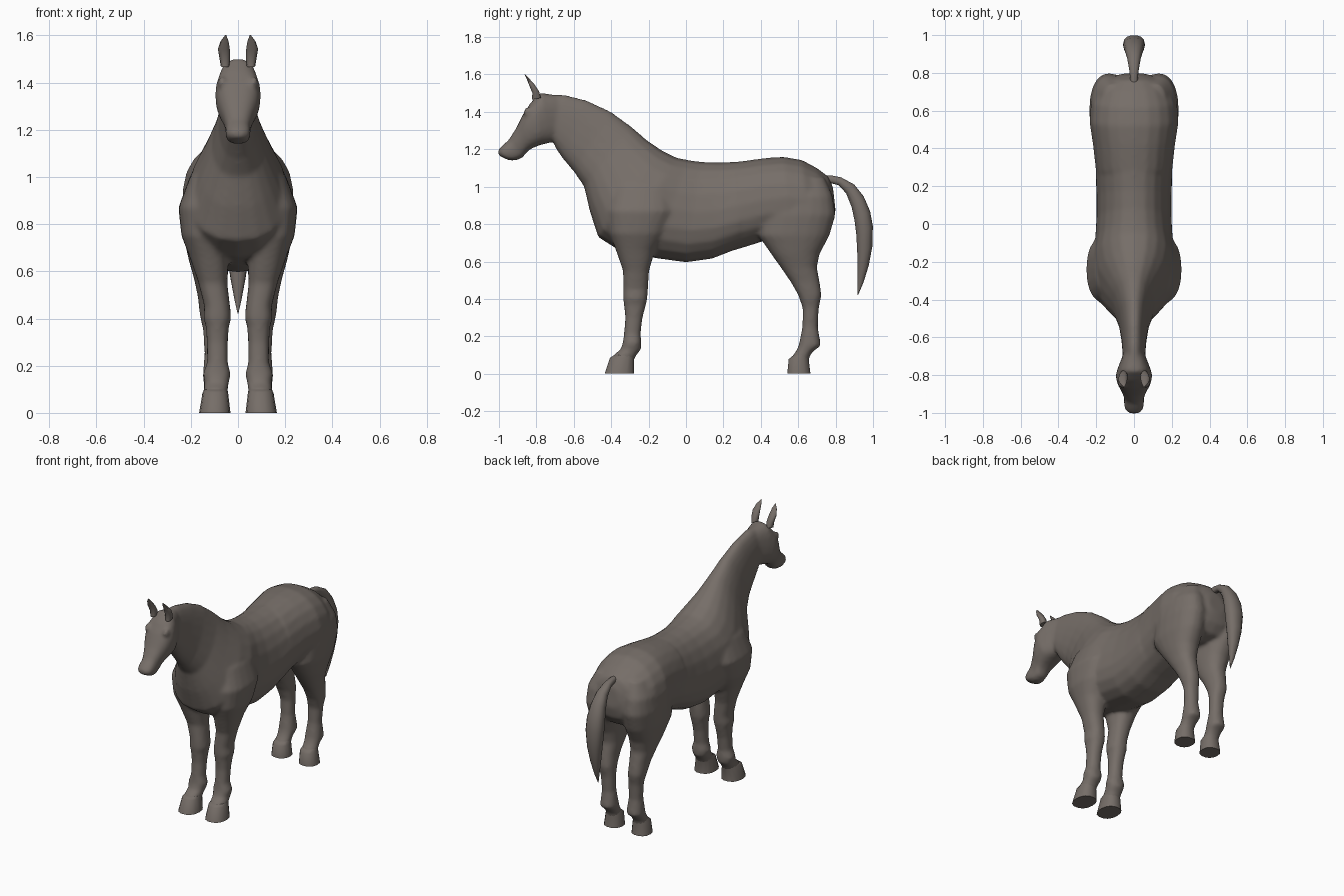
import bpy, bmesh, math

coat = bpy.data.materials.new("taupe_coat")
coat.diffuse_color = (0.18, 0.155, 0.138, 1)


def loft(bm, stations, sides=20, taper=0.0, power=0.88):
    """Skin closed rings; each station is (yA, zA, yB, zB, x0, x1)."""
    rings = []
    for ya, za, yb, zb, x0, x1 in stations:
        ring = []
        for i in range(sides):
            t = 2 * math.pi * i / sides
            c, s = math.cos(t), math.sin(t)
            c = math.copysign(abs(c) ** power, c)
            s = math.copysign(abs(s) ** power, s)
            x = (x0 + x1) / 2 + (x1 - x0) / 2 * c * (1 - taper * s)
            ring.append(bm.verts.new((x, (ya + yb) / 2 + (ya - yb) / 2 * s,
                                      (za + zb) / 2 + (za - zb) / 2 * s)))
        rings.append(ring)
    for a, b in zip(rings, rings[1:]):
        for i in range(sides):
            j = (i + 1) % sides
            bm.faces.new((a[i], a[j], b[j], b[i]))
    bm.faces.new(rings[0])
    bm.faces.new(rings[-1])


def centred(rows):
    return [(a, b, c, d, -w, w) for a, b, c, d, w in rows]


def upright(rows, side):
    """Horizontal rings from (z, front y, back y, inner x, outer x)."""
    return [(f, z, b, z, side * i, side * o) for z, f, b, i, o in rows]


def finish(name, bm):
    bmesh.ops.recalc_face_normals(bm, faces=bm.faces[:])
    me = bpy.data.meshes.new(name)
    bm.to_mesh(me)
    bm.free()
    ob = bpy.data.objects.new(name, me)
    bpy.context.collection.objects.link(ob)
    me.materials.append(coat)
    bpy.ops.object.select_all(action='DESELECT')
    ob.select_set(True)
    bpy.context.view_layer.objects.active = ob
    bpy.ops.object.shade_smooth_by_angle(angle=math.radians(45))
    return ob


# Stations: top y, top z, bottom y, bottom z, half width
neck_torso = [
    (-.74, 1.495, -.71, 1.26, .055), (-.65, 1.492, -.70, 1.21, .06),
    (-.53, 1.462, -.66, 1.15, .066), (-.40, 1.40, -.60, 1.08, .08),
    (-.29, 1.32, -.545, 1.00, .108), (-.21, 1.25, -.515, .87, .155),
    (-.13, 1.195, -.47, .73, .205), (-.05, 1.155, -.36, .66, .225),
    (.01, 1.143, -.18, .62, .205), (.08, 1.133, 0, .595, .197),
    (.18, 1.13, .14, .615, .197), (.30, 1.135, .28, .67, .202)]
rump = [
    (.28, 1.134, .26, .66, .20), (.42, 1.153, .42, .71, .217),
    (.52, 1.16, .55, .73, .235), (.62, 1.143, .66, .72, .228),
    (.70, 1.10, .74, .74, .195), (.76, 1.055, .785, .80, .13),
    (.785, 1.0, .80, .87, .06)]
head = [
    (-.70, 1.49, -.67, 1.26, .055), (-.78, 1.503, -.725, 1.235, .082),
    (-.83, 1.45, -.77, 1.225, .098), (-.87, 1.39, -.82, 1.207, .087),
    (-.91, 1.31, -.85, 1.187, .066), (-.95, 1.248, -.872, 1.155, .052),
    (-.98, 1.222, -.91, 1.14, .054), (-1.004, 1.197, -.945, 1.14, .048),
    (-1.004, 1.168, -.967, 1.15, .028)]
# Leg rings: z, front y, back y, inner x, outer x
front_leg = [
    (1.08, -.30, -.14, .06, .13), (1.0, -.38, -.08, .06, .205),
    (.87, -.42, -.06, .05, .253), (.75, -.41, -.11, .045, .24),
    (.66, -.375, -.165, .04, .205), (.55, -.337, -.197, .045, .168),
    (.45, -.337, -.203, .033, .143), (.40, -.337, -.207, .028, .147),
    (.37, -.332, -.213, .038, .137), (.30, -.325, -.232, .043, .132),
    (.21, -.332, -.243, .043, .132), (.165, -.338, -.238, .03, .15),
    (.13, -.35, -.24, .038, .142), (.10, -.388, -.265, .043, .145),
    (.06, -.40, -.285, .045, .145)]
hind_leg = [
    (1.05, .50, .74, .05, .17), (.95, .44, .785, .03, .225),
    (.85, .40, .80, .025, .237), (.74, .385, .768, .025, .23),
    (.64, .455, .715, .035, .207), (.57, .505, .70, .045, .187),
    (.49, .56, .715, .055, .17), (.42, .60, .725, .055, .163),
    (.35, .624, .71, .055, .148), (.25, .622, .705, .055, .142),
    (.15, .602, .722, .043, .15), (.12, .588, .68, .05, .145),
    (.09, .565, .66, .05, .147), (.05, .555, .655, .05, .147)]

# Body: lofted trunk, head and legs fused into one smooth skin
bm = bmesh.new()
loft(bm, centred(neck_torso), taper=.15)
loft(bm, centred(rump), taper=.08)
loft(bm, centred(head), taper=-.05, power=.8)
for s in (-1, 1):
    loft(bm, upright(front_leg, s))
    loft(bm, upright(hind_leg, s))
    # Brow ridges
    brow = bmesh.ops.create_icosphere(bm, subdivisions=2, radius=1)["verts"]
    for v in brow:
        v.co = (s * .068 + v.co.x * .02, -.845 + v.co.y * .026, 1.4 + v.co.z * .026)
body = finish("body", bm)
fuse = body.modifiers.new("fuse", 'REMESH')
fuse.mode = 'VOXEL'
fuse.voxel_size = .011
fuse.use_smooth_shade = True
relax = body.modifiers.new("relax", 'SMOOTH')
relax.factor = .5
relax.iterations = 8

# Hooves: flared rings with flat soles
bm = bmesh.new()
for s in (-1, 1):
    loft(bm, upright([(.10, -.385, -.27, .045, .142), (.085, -.408, -.276, .042, .15),
                      (0, -.437, -.275, .032, .165)], s), sides=14)
    loft(bm, upright([(.10, .575, .658, .052, .144), (.078, .548, .657, .046, .152),
                      (0, .54, .667, .04, .162)], s), sides=14)
finish("hooves", bm)

# Ears: pointed leaf shapes leaning forward
bm = bmesh.new()
for s in (-1, 1):
    loft(bm, [(y0, z0, y1, z1, s * (x - w), s * (x + w)) for y0, z0, y1, z1, x, w in (
        (-.825, 1.465, -.775, 1.475, .055, .018), (-.822, 1.50, -.785, 1.51, .056, .023),
        (-.838, 1.54, -.808, 1.545, .06, .025), (-.852, 1.575, -.835, 1.575, .057, .017),
        (-.864, 1.602, -.86, 1.60, .052, .002))], sides=10)
finish("ears", bm)

# Tail: arched from the rump, broad then tapering to a point
bm = bmesh.new()
loft(bm, centred([
    (.74, 1.06, .74, 1.01, .02), (.78, 1.06, .78, 1.017, .021),
    (.83, 1.05, .815, 1.008, .026), (.90, 1.012, .855, .965, .036),
    (.95, .95, .885, .89, .048), (.985, .87, .90, .82, .057),
    (1.0, .79, .91, .74, .057), (.997, .68, .915, .64, .046),
    (.978, .58, .915, .55, .031), (.95, .49, .917, .48, .016),
    (.922, .425, .917, .42, .002)]), sides=14)
finish("tail", bm)
